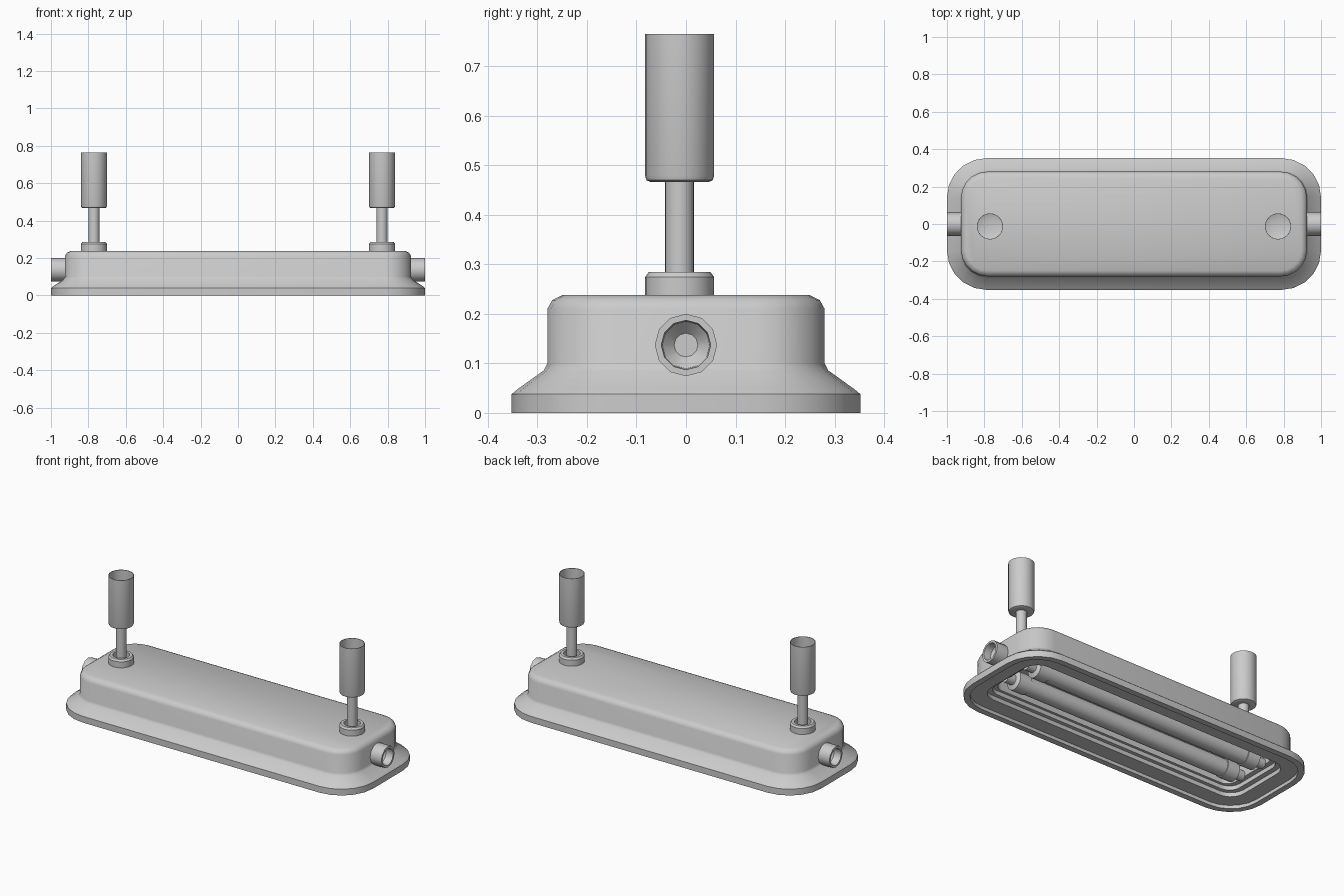
import bpy, bmesh, math
from mathutils import Matrix, Vector

if "Cube" in bpy.data.objects:
    bpy.data.objects.remove(bpy.data.objects["Cube"])


def finish(name, bm, angle=35):
    bmesh.ops.remove_doubles(bm, verts=bm.verts[:], dist=1e-5)
    bmesh.ops.recalc_face_normals(bm, faces=bm.faces[:])
    me = bpy.data.meshes.new(name)
    bm.to_mesh(me)
    bm.free()
    ob = bpy.data.objects.new(name, me)
    bpy.context.collection.objects.link(ob)
    bpy.ops.object.select_all(action='DESELECT')
    ob.select_set(True)
    bpy.context.view_layer.objects.active = ob
    bpy.ops.object.shade_smooth_by_angle(angle=math.radians(angle))
    return ob


def loft(bm, rings, caps=True):
    loops = [[bm.verts.new(p) for p in ring] for ring in rings]
    n = len(loops[0])
    for a, b in zip(loops, loops[1:]):
        for i in range(n):
            j = (i + 1) % n
            bm.faces.new((a[i], a[j], b[j], b[i]))
    if caps:
        bm.faces.new(loops[0])
        bm.faces.new(loops[-1])


def rounded_rect(hx, hy, r, z, seg=5):
    pts = []
    for k, (sx, sy) in enumerate(((1, 1), (-1, 1), (-1, -1), (1, -1))):
        for i in range(seg + 1):
            a = math.pi / 2 * (k + i / seg)
            pts.append((sx * (hx - r) + r * math.cos(a),
                        sy * (hy - r) + r * math.sin(a), z))
    return pts


def lathe(name, profile, matrix, sides=24):
    bm = bmesh.new()
    rings = [[matrix @ Vector((r * math.cos(2 * math.pi * i / sides),
                               r * math.sin(2 * math.pi * i / sides), z))
              for i in range(sides)] for r, z in profile]
    loft(bm, rings, caps=False)
    return finish(name, bm)


# housing: outer shell, flared skirt and stepped cavity underneath
sections = [
    (0.895, 0.250, 0.11, 0.238), (0.915, 0.270, 0.13, 0.228),
    (0.925, 0.280, 0.14, 0.210), (0.925, 0.280, 0.14, 0.100),
    (0.932, 0.287, 0.145, 0.086), (0.990, 0.340, 0.20, 0.048),
    (1.000, 0.352, 0.21, 0.038), (1.000, 0.352, 0.21, 0.000),
    (0.965, 0.317, 0.175, 0.000), (0.965, 0.317, 0.175, 0.020),
    (0.875, 0.227, 0.09, 0.020), (0.875, 0.227, 0.09, 0.045),
    (0.845, 0.205, 0.07, 0.045), (0.845, 0.205, 0.07, 0.070),
    (0.815, 0.190, 0.055, 0.070), (0.815, 0.190, 0.055, 0.150),
]
bm = bmesh.new()
loft(bm, [rounded_rect(*s) for s in sections])
finish("housing", bm, 40)

for side, s in (("left", -1), ("right", 1)):
    # cable socket on each end
    lathe(side + "_cable_socket",
          [(0.063, 0.90), (0.063, 1.0), (0.050, 1.0), (0.048, 0.955),
           (0.024, 0.93), (0, 0.93)],
          Matrix.Translation((0, 0, 0.137)) @ Matrix.Rotation(s * math.pi / 2, 4, 'Y'), 12)

    # hanging hardware: collar, rod and open cup
    at = Matrix.Translation((s * 0.77, -0.013, 0))
    lathe(side + "_collar",
          [(0.070, 0.23), (0.070, 0.274), (0.062, 0.285),
           (0.046, 0.285), (0.046, 0.236)], at)
    lathe(side + "_rod", [(0, 0.23), (0.029, 0.23), (0.029, 0.472), (0, 0.472)], at)
    lathe(side + "_ceiling_cup",
          [(0.028, 0.466), (0.058, 0.466), (0.067, 0.470), (0.070, 0.480),
           (0.070, 0.765), (0.067, 0.765), (0.067, 0.482),
           (0.045, 0.474), (0, 0.474)], at)

# two lamp tubes with end caps
for i, y in enumerate((-0.085, 0.085)):
    at = Matrix.Translation((0, y, 0.085)) @ Matrix.Rotation(math.pi / 2, 4, 'Y')
    lathe(f"lamp_tube_{i + 1}",
          [(0, -0.72), (0.035, -0.72), (0.050, -0.70),
           (0.050, 0.70), (0.035, 0.72), (0, 0.72)], at)
    for side, s in (("left", -1), ("right", 1)):
        lathe(f"lamp_holder_{side}_{i + 1}",
              [(0, s * 0.68), (0.055, s * 0.68), (0.055, s * 0.76),
               (0.030, s * 0.77), (0.030, s * 0.82), (0, s * 0.82)], at)
